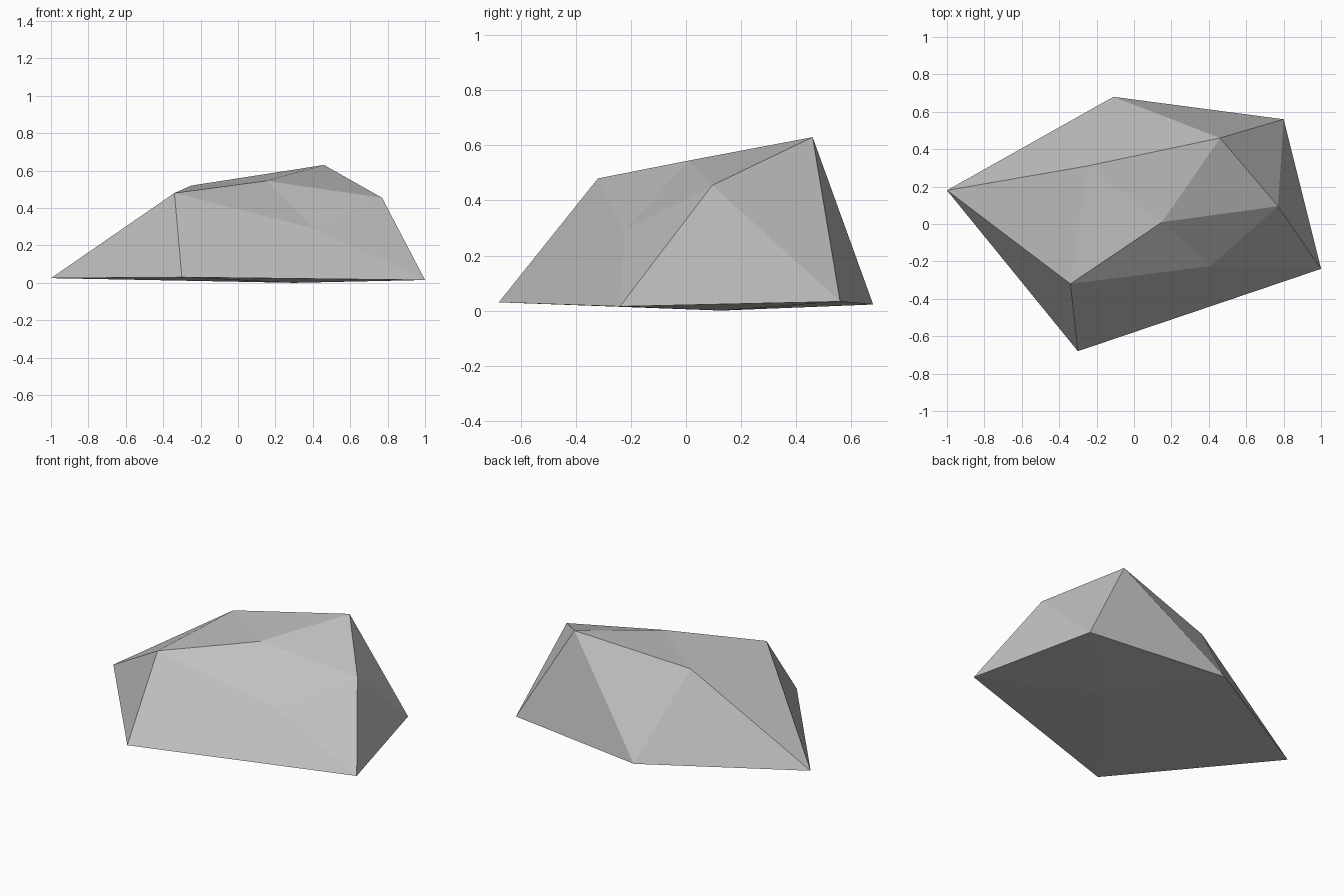
import bpy
import bmesh

cube = bpy.data.objects.get("Cube")
if cube:
    bpy.data.objects.remove(cube, do_unlink=True)

# Stone colour
stone = bpy.data.materials.new("stone_grey")
stone.use_nodes = True
colour = (0.53, 0.53, 0.53, 1)
stone.diffuse_color = colour
bsdf = stone.node_tree.nodes["Principled BSDF"]
bsdf.inputs["Base Color"].default_value = colour
bsdf.inputs["Roughness"].default_value = 0.9

# Two uneven rings of five corners, closed by a peak and a base point
base_ring = [(-1, 0.18, 0.025), (-0.11, 0.68, 0.022), (0.8, 0.56, 0.033),
             (1, -0.24, 0.015), (-0.3, -0.68, 0.03)]
shoulder_ring = [(-0.25, 0.31, 0.52), (0.46, 0.46, 0.63), (0.77, 0.095, 0.455),
                 (0.41, -0.225, 0.29), (-0.34, -0.32, 0.48)]
peak_point = (0.15, 0.01, 0.545)
base_point = (0.3, 0.13, 0)

bm = bmesh.new()
base = [bm.verts.new(p) for p in base_ring]
shoulder = [bm.verts.new(p) for p in shoulder_ring]
peak = bm.verts.new(peak_point)
bottom = bm.verts.new(base_point)

# Zigzag band of side facets with a fan above and below
count = len(base)
for i in range(count):
    j = (i + 1) % count
    bm.faces.new((base[i], base[j], shoulder[i]))
    bm.faces.new((shoulder[i], base[j], shoulder[j]))
    bm.faces.new((shoulder[i], shoulder[j], peak))
    bm.faces.new((base[j], base[i], bottom))
bmesh.ops.recalc_face_normals(bm, faces=bm.faces)

mesh = bpy.data.meshes.new("rock")
bm.to_mesh(mesh)
bm.free()
mesh.materials.append(stone)
rock = bpy.data.objects.new("rock", mesh)
bpy.context.collection.objects.link(rock)
